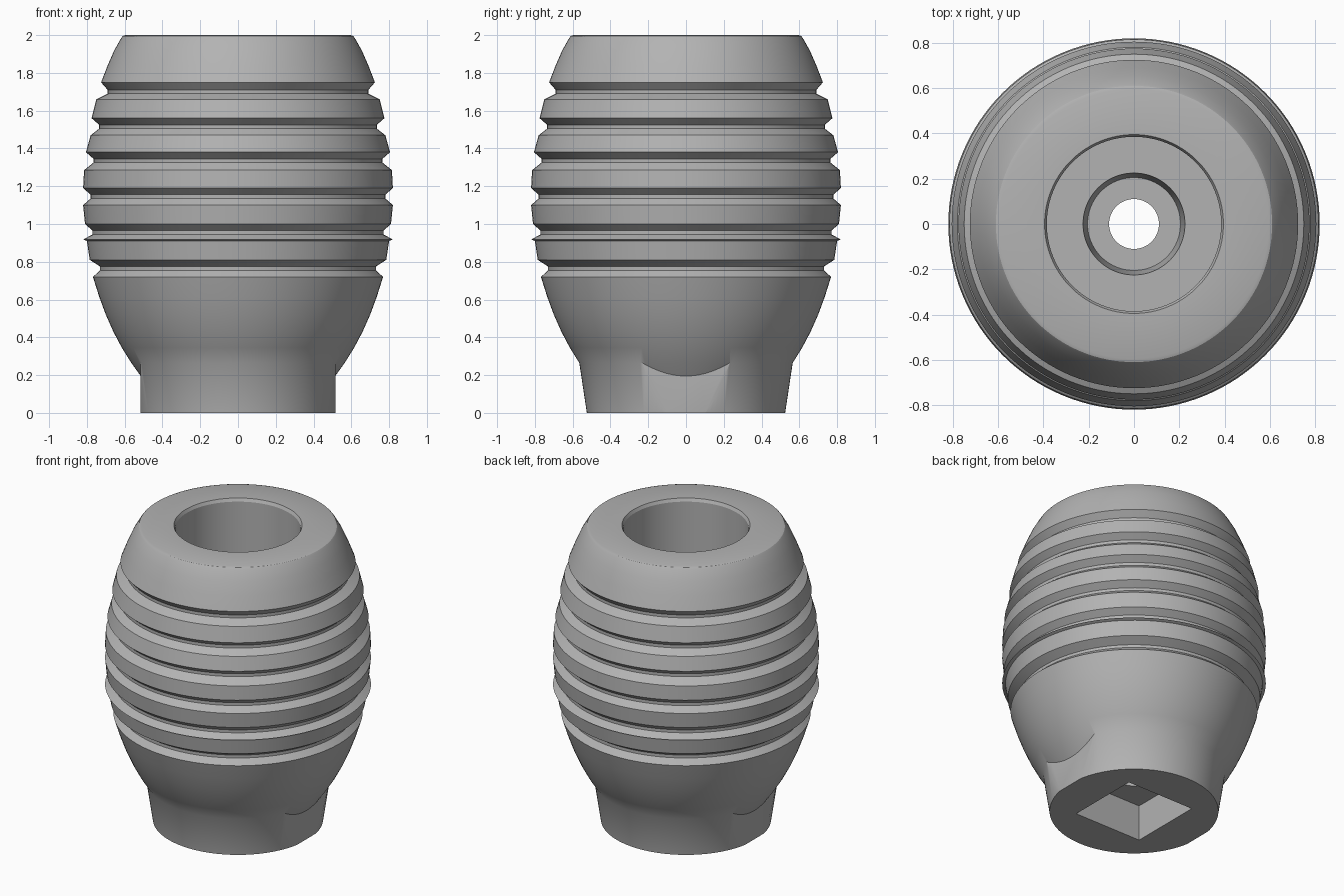
import bpy, bmesh, math
from mathutils import Matrix

cube = bpy.data.objects.get("Cube")
if cube:
    bpy.data.objects.remove(cube, do_unlink=True)

SEGMENTS = 128

grey = bpy.data.materials.new("plain grey")
grey.use_nodes = True
colour = (0.45, 0.45, 0.45, 1)
grey.diffuse_color = colour
grey.node_tree.nodes["Principled BSDF"].inputs["Base Color"].default_value = colour


def make_object(name, bm):
    bmesh.ops.recalc_face_normals(bm, faces=bm.faces)
    mesh = bpy.data.meshes.new(name)
    bm.to_mesh(mesh)
    bm.free()
    mesh.materials.append(grey)
    obj = bpy.data.objects.new(name, mesh)
    bpy.context.collection.objects.link(obj)
    return obj


def lathe(profile):
    """Solid of revolution; the profile starts and ends on the axis."""
    bm = bmesh.new()
    verts = [bm.verts.new((r, 0, z)) for r, z in profile]
    edges = [bm.edges.new(pair) for pair in zip(verts, verts[1:])]
    bmesh.ops.spin(bm, geom=verts + edges, cent=(0, 0, 0), axis=(0, 0, 1),
                   angle=math.tau, steps=SEGMENTS)
    bmesh.ops.remove_doubles(bm, verts=bm.verts, dist=0.0001)
    return bm


def combine(target, tool, operation):
    mod = target.modifiers.new(operation, 'BOOLEAN')
    mod.operation = operation
    mod.solver = 'EXACT'
    mod.object = tool
    bpy.context.view_layer.objects.active = target
    bpy.ops.object.modifier_apply(modifier=mod.name)
    bpy.data.objects.remove(tool, do_unlink=True)


# Barrel: bowl, ribs with bevelled grooves between them, tapered crown
bowl = [(0, 0.17), (0.495, 0.17), (0.515, 0.195), (0.565, 0.265), (0.615, 0.345),
        (0.66, 0.43), (0.70, 0.52), (0.735, 0.615), (0.768, 0.72)]
# Each rib: bottom radius, bottom height, top radius, top height
ribs = [(0.80, 0.91, 0.785, 0.81), (0.82, 1.10, 0.81, 1.00),
        (0.815, 1.285, 0.82, 1.19), (0.78, 1.47, 0.805, 1.38),
        (0.75, 1.66, 0.775, 1.56)]
crown = [(0.725, 1.75), (0.69, 1.84), (0.655, 1.92), (0.618, 1.985),
         (0.61, 1.995), (0.595, 2.0), (0, 2.0)]

profile = list(bowl)
for i, (upper_r, upper_z, lower_r, lower_z) in enumerate(ribs):
    # Groove floor below the rib, then the rib itself
    floor = lower_r - 0.04
    if i == 0:
        floor = 0.73
    profile += [(floor, lower_z - 0.055), (floor, lower_z - 0.035), (lower_r, lower_z)]
    if i == 0:
        # Thin lip on the lowest rib
        profile += [(upper_r, upper_z), (0.82, 0.918)]
    else:
        profile += [(upper_r, upper_z)]
profile += [(0.69, 1.69), (0.69, 1.71)] + crown
body = make_object("ribbed_body", lathe(profile))

# Neck: flared collar with a flat on each side
neck_bm = lathe([(0, 0), (0.525, 0), (0.565, 0.265), (0.5, 0.268), (0, 0.268)])
for side in (-1, 1):
    cut = bmesh.ops.bisect_plane(
        neck_bm, geom=neck_bm.verts[:] + neck_bm.edges[:] + neck_bm.faces[:],
        plane_co=(side * 0.515, 0, 0), plane_no=(side, 0, 0), clear_outer=True)
    rim = [e for e in cut["geom_cut"] if isinstance(e, bmesh.types.BMEdge)]
    bmesh.ops.holes_fill(neck_bm, edges=rim)
combine(body, make_object("neck", neck_bm), 'UNION')

# Stepped bore from the top, with a recess and a through hole
bore = lathe([(0, -0.1), (0.11, -0.1), (0.11, 0.42), (0.205, 0.42), (0.225, 0.6),
              (0.385, 0.6), (0.385, 1.98), (0.395, 2.0), (0.395, 2.1), (0, 2.1)])
combine(body, make_object("bore_cutter", bore), 'DIFFERENCE')

# Square socket in the underside
socket = bmesh.new()
bmesh.ops.create_cube(socket, size=1, matrix=Matrix.Diagonal((0.51, 0.51, 0.49, 1)))
combine(body, make_object("socket_cutter", socket), 'DIFFERENCE')

# Smooth round surfaces, crisp edges
bpy.ops.object.select_all(action='DESELECT')
body.select_set(True)
bpy.context.view_layer.objects.active = body
bpy.ops.object.shade_smooth_by_angle(angle=math.radians(25))
